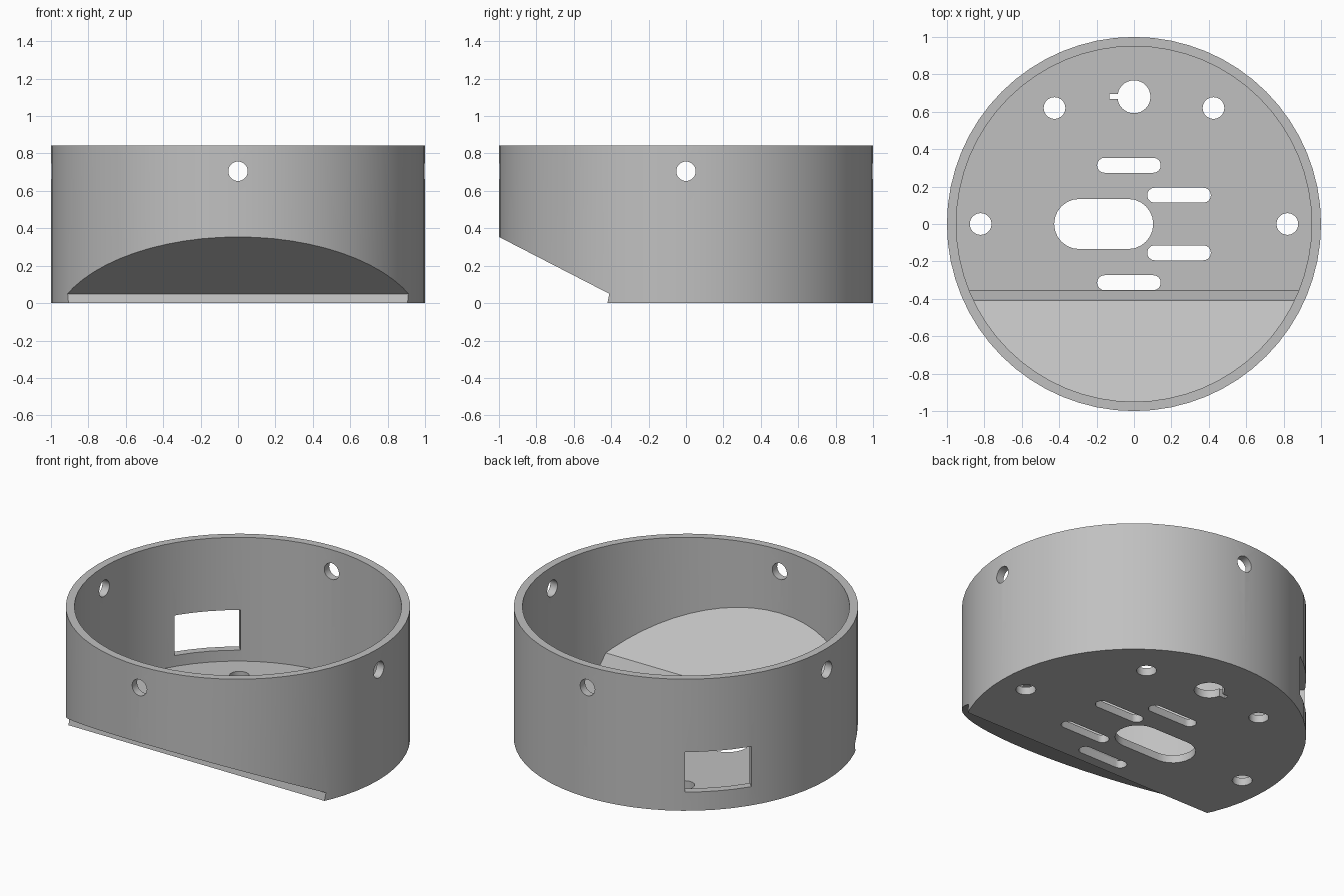
import bpy, bmesh, math
from mathutils import Matrix, Vector

cube = bpy.data.objects.get("Cube")
if cube:
    bpy.data.objects.remove(cube, do_unlink=True)

HEIGHT, FLOOR, OUTER, INNER = 0.843, 0.05, 1.0, 0.95

grey = bpy.data.materials.new("plain grey")
grey.use_nodes = True
color = (0.53, 0.53, 0.53, 1)
grey.diffuse_color = color
grey.node_tree.nodes["Principled BSDF"].inputs["Base Color"].default_value = color


def prism(name, outline, low, high, matrix=Matrix()):
    """Extrude a closed 2D outline from low to high along local z."""
    bm = bmesh.new()
    face = bm.faces.new([bm.verts.new((x, y, low)) for x, y in outline])
    new = bmesh.ops.extrude_face_region(bm, geom=[face])["geom"]
    bmesh.ops.translate(bm, vec=(0, 0, high - low),
                        verts=[v for v in new if isinstance(v, bmesh.types.BMVert)])
    bmesh.ops.transform(bm, matrix=matrix, verts=bm.verts)
    bmesh.ops.recalc_face_normals(bm, faces=bm.faces)
    mesh = bpy.data.meshes.new(name)
    bm.to_mesh(mesh)
    bm.free()
    obj = bpy.data.objects.new(name, mesh)
    bpy.context.collection.objects.link(obj)
    mesh.materials.append(grey)
    return obj


def circle(r, cx=0, cy=0, n=32):
    return [(cx + r * math.cos(2 * math.pi * i / n),
             cy + r * math.sin(2 * math.pi * i / n)) for i in range(n)]


def slot(cx, cy, half, r, n=12):
    """Stadium outline lying along x."""
    pts = []
    for side, start in ((1, -math.pi / 2), (-1, math.pi / 2)):
        for i in range(n + 1):
            a = start + math.pi * i / n
            pts.append((cx + side * (half - r) + r * math.cos(a), cy + r * math.sin(a)))
    return pts


def box(x0, x1, y0, y1):
    return [(x0, y0), (x1, y0), (x1, y1), (x0, y1)]


def subtract(target, cutters):
    """Cut every cutter out of the target, then remove the cutters."""
    for c in cutters:
        c.hide_render = True
        mod = target.modifiers.new(c.name, "BOOLEAN")
        mod.operation, mod.solver, mod.object = "DIFFERENCE", "EXACT", c
    dg = bpy.context.evaluated_depsgraph_get()
    dg.update()
    mesh = bpy.data.meshes.new_from_object(target.evaluated_get(dg))
    target.modifiers.clear()
    target.data = mesh
    for c in cutters:
        bpy.data.objects.remove(c, do_unlink=True)


# Maps a (y, z) profile so that it is extruded along x
along_x = Matrix(((0, 0, 1, 0), (1, 0, 0, 0), (0, 1, 0, 0), (0, 0, 0, 1)))

# Cavity: a round pocket with a sloped ramp left standing at the front
cavity = prism("cavity", circle(INNER, n=64), FLOOR, 1.2)
ramp = prism("ramp", [(-0.355, -0.2), (-0.355, FLOOR), (-0.41, 0.16),
                      (-1.2, 0.566), (-1.2, -0.2)], -1.3, 1.3, along_x)
subtract(cavity, [ramp])

# Slanted underside cut at the front
wedge = prism("underside_cut", [(-0.42, -0.2), (-0.42, 0), (-0.41, FLOOR),
                                (-1.2, 0.457), (-1.2, -0.2)], -1.3, 1.3, along_x)

# Floor holes and slots
outlines = [circle(0.058, s * x, y) for s in (1, -1) for x, y in ((0.425, 0.62), (0.82, 0))]
outlines += [circle(0.088, 0, 0.68), box(-0.13, -0.05, 0.667, 0.695),
             slot(-0.162, 0, 0.265, 0.134)]
for s in (1, -1):
    outlines += [slot(-0.027, s * 0.314, 0.17, 0.04), slot(0.241, s * 0.154, 0.17, 0.04)]
cutters = [wedge, cavity]
cutters += [prism("floor_hole", o, -0.1, 0.1) for o in outlines]

# Four screw holes round the rim
for i in range(4):
    m = Matrix.Rotation(i * math.pi / 2, 4, "Z") @ Matrix.Translation((0, 0, 0.705)) \
        @ Matrix.Rotation(math.pi / 2, 4, "Y")
    cutters.append(prism("rim_hole", circle(0.052), 0.8, 1.2, m))

# Rectangular wall window at the back
turn = Matrix.Rotation(math.radians(136), 4, "Z")
cutters.append(prism("window_cut", box(0.8, 1.2, -0.196, 0.196), 0.12, 0.377, turn))

# Housing body
body = prism("round_housing", circle(OUTER, n=64), 0, HEIGHT)
subtract(body, cutters)

bpy.ops.object.select_all(action="DESELECT")
body.select_set(True)
bpy.context.view_layer.objects.active = body
bpy.ops.object.shade_smooth_by_angle(angle=math.radians(30))
